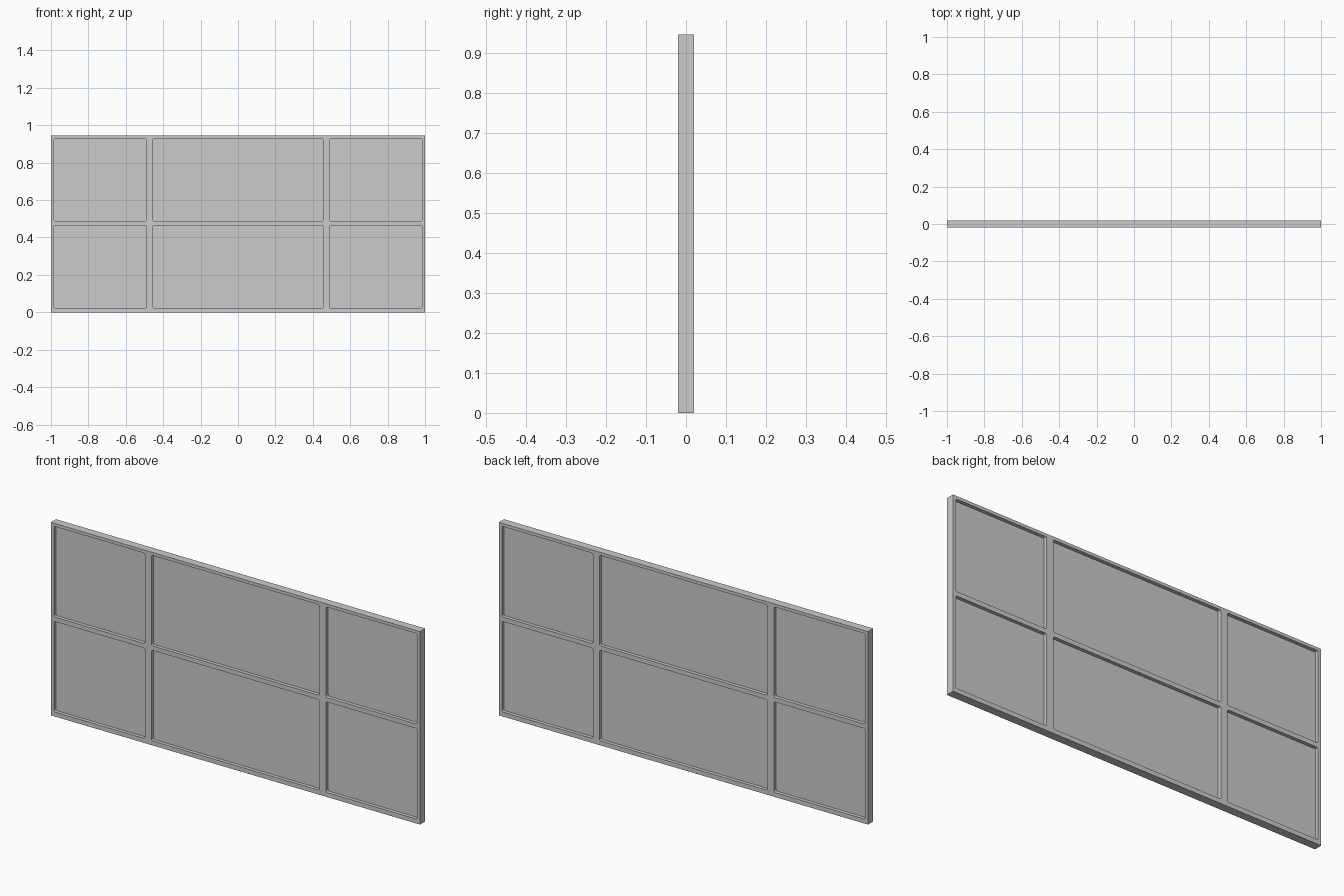
import bpy, bmesh

if "Cube" in bpy.data.objects:
    bpy.data.objects.remove(bpy.data.objects["Cube"])

HEIGHT, DEPTH = 0.945, 0.04
COLUMNS = [(-0.984, -0.491), (-0.455, 0.455), (0.491, 0.984)]
ROWS = [(0.022, 0.465), (0.487, 0.93)]


def box(name, x, y, z, corner=0.0):
    """Box from (min, max) ranges; corner rounds the edges running along y."""
    bm = bmesh.new()
    bmesh.ops.create_cube(bm, size=1)
    for v in bm.verts:
        v.co = [r[0] if c < 0 else r[1] for c, r in zip(v.co, (x, y, z))]
    if corner:
        edges = [e for e in bm.edges
                 if abs(e.verts[0].co.y - e.verts[1].co.y) > 1e-4]
        bmesh.ops.bevel(bm, geom=edges, offset=corner, segments=3,
                        profile=0.5, affect='EDGES')
    mesh = bpy.data.meshes.new(name)
    bm.to_mesh(mesh)
    bm.free()
    obj = bpy.data.objects.new(name, mesh)
    bpy.context.collection.objects.link(obj)
    return obj


# Outer frame with both mullions and the crossbar
frame = box("window_frame", (-1, 1), (-DEPTH / 2, DEPTH / 2), (0, HEIGHT))

for r, z in enumerate(ROWS):
    for c, x in enumerate(COLUMNS):
        # Opening through the frame
        cutter = box(f"opening_cutter_{r}_{c}", x, (-0.1, 0.1), z, corner=0.007)
        cutter.hide_render = True
        cutter.hide_set(True)
        cut = frame.modifiers.new("opening", 'BOOLEAN')
        cut.operation = 'DIFFERENCE'
        cut.solver = 'EXACT'
        cut.object = cutter
        # Recessed pane, tucked slightly into the frame
        box(f"pane_{r}_{c}", (x[0] - 0.003, x[1] + 0.003), (-0.003, 0.003),
            (z[0] - 0.003, z[1] + 0.003))
